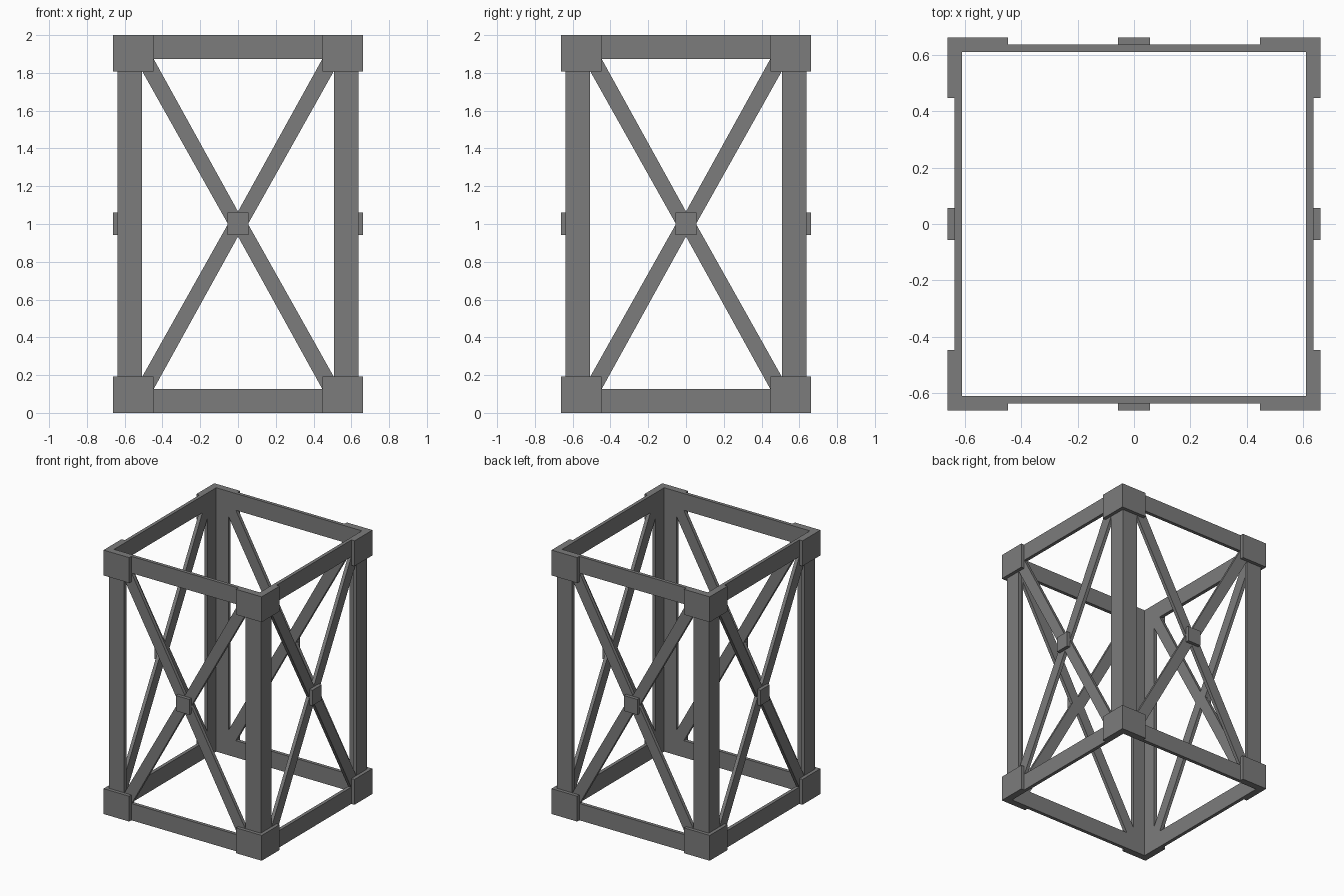
import bpy, bmesh
from math import pi
from mathutils import Matrix, Vector

if "Cube" in bpy.data.objects:
    bpy.data.objects.remove(bpy.data.objects["Cube"])

HALF = 0.637     # outer face of the frame
T = 0.026        # plate thickness
OUT = HALF + T   # outer face of the joint plates
LEG_IN = 0.509   # inner edge of the leg flanges
BEAM = 0.127     # beam height

# Dark grey for the whole frame
dark = bpy.data.materials.new("dark_grey")
dark.diffuse_color = (0.2, 0.2, 0.2, 1)
dark.use_nodes = True
dark.node_tree.nodes["Principled BSDF"].inputs["Base Color"].default_value = dark.diffuse_color


def prism(name, outline, depth, matrix):
    """Extrude a closed 2D outline along local z, then place it by matrix."""
    bm = bmesh.new()
    face = bm.faces.new([bm.verts.new((u, v, 0)) for u, v in outline])
    new = bmesh.ops.extrude_face_region(bm, geom=[face])["geom"]
    verts = [g for g in new if isinstance(g, bmesh.types.BMVert)]
    bmesh.ops.translate(bm, verts=verts, vec=(0, 0, depth))
    bmesh.ops.transform(bm, verts=bm.verts, matrix=matrix)
    bmesh.ops.recalc_face_normals(bm, faces=bm.faces)
    mesh = bpy.data.meshes.new(name)
    bm.to_mesh(mesh)
    bm.free()
    mesh.materials.append(dark)
    obj = bpy.data.objects.new(name, mesh)
    bpy.context.collection.objects.link(obj)
    return obj


def rect(u0, u1, v0, v1):
    return [(u0, v0), (u1, v0), (u1, v1), (u0, v1)]


def angle_profile(outer, inner_edge, thick):
    """L-shaped section around the +x +y corner."""
    i = outer - thick
    return [(outer, outer), (inner_edge, outer), (inner_edge, i),
            (i, i), (i, inner_edge), (outer, inner_edge)]


def cross_outline():
    """X of two diagonal braces, trimmed to the frame opening, centred on 0."""
    z = 1 - BEAM
    q = [(LEG_IN, 0.812), (LEG_IN, z), (0.446, z)]
    top = [(0.053, 0)] + q + [(0, 0.066)] + [(-u, v) for u, v in reversed(q)]
    return top + [(-u, -v) for u, v in top]


upright = Matrix.Rotation(pi / 2, 4, 'X')   # local z -> -y, local y -> z
cross = cross_outline()

for k, side in enumerate(("front", "right", "back", "left")):
    turn = Matrix.Rotation(k * pi / 2, 4, 'Z')

    def wall(y, z=0):
        return turn @ Matrix.Translation(Vector((0, -y, z))) @ upright

    # Horizontal beams, diagonal cross and centre plate of this side
    inner = wall(HALF - T)
    prism(f"{side}_bottom_beam", rect(-LEG_IN, LEG_IN, 0, BEAM), T, inner)
    prism(f"{side}_top_beam", rect(-LEG_IN, LEG_IN, 2 - BEAM, 2), T, inner)
    prism(f"{side}_cross_brace", cross, T, wall(HALF - T, 1))
    prism(f"{side}_centre_plate", rect(-0.056, 0.056, -0.057, 0.06), T, wall(HALF, 1))

    # Angle-section leg and wrap-around corner plates
    prism(f"leg_{k + 1}", angle_profile(HALF, LEG_IN, T), 2, turn)
    for label, z in (("bottom", 0), ("top", 2 - 0.192)):
        prism(f"{label}_corner_plate_{k + 1}", angle_profile(OUT, 0.448, T), 0.192,
              turn @ Matrix.Translation((0, 0, z)))
